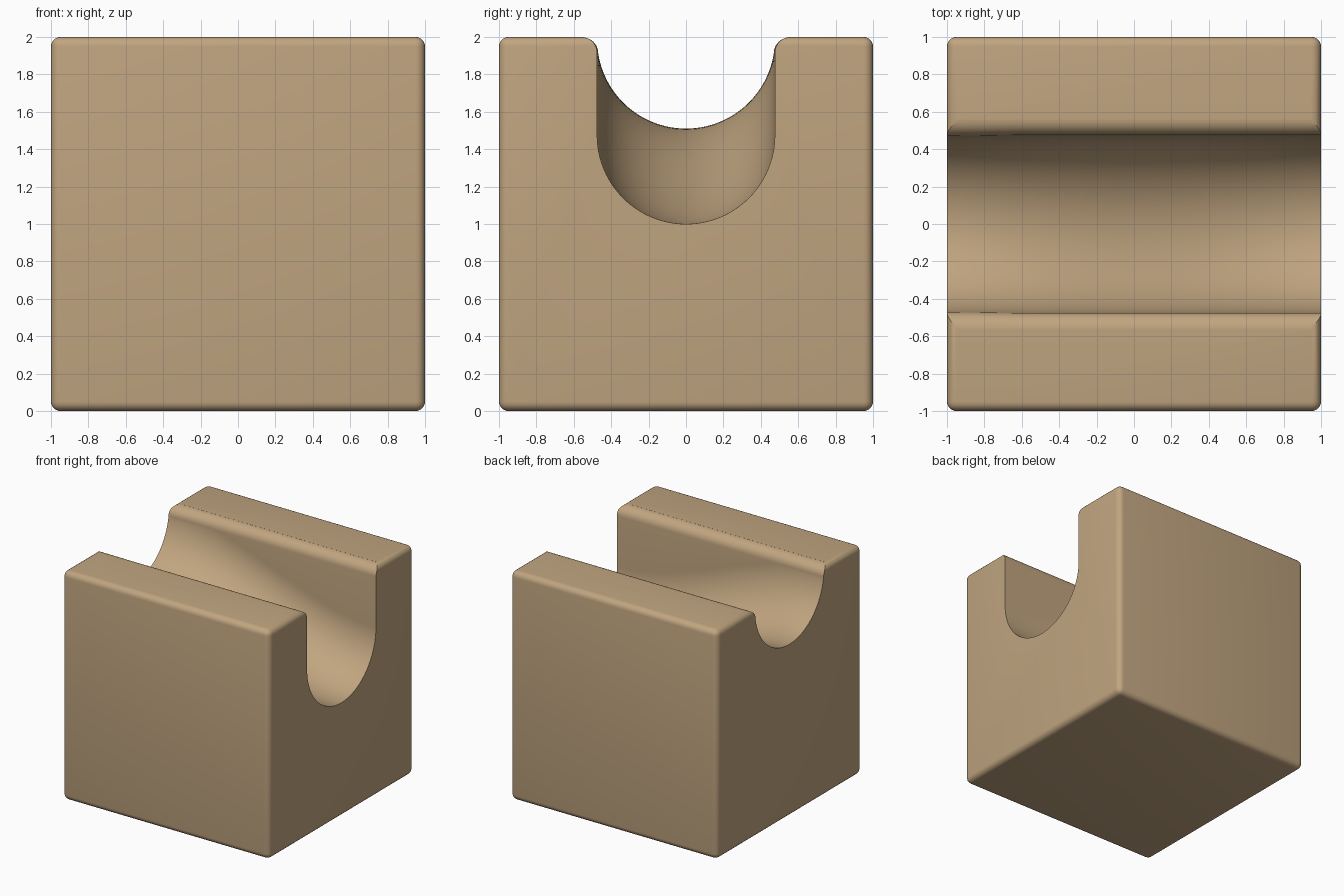
import bpy, bmesh, math

if "Cube" in bpy.data.objects:
    bpy.data.objects.remove(bpy.data.objects["Cube"])

R = 0.475          # channel radius
LIP_Z = 1.915      # where the wall turns into the rounded lip
LIP_Y = 0.56       # outer edge of the lip

wood = bpy.data.materials.new("light wood")
wood.diffuse_color = (0.53, 0.375, 0.215, 1)
wood.use_nodes = True
wood.node_tree.nodes["Principled BSDF"].inputs["Base Color"].default_value = wood.diffuse_color


def new_object(name, bm):
    bmesh.ops.recalc_face_normals(bm, faces=bm.faces)
    mesh = bpy.data.meshes.new(name)
    bm.to_mesh(mesh)
    bm.free()
    obj = bpy.data.objects.new(name, mesh)
    bpy.context.collection.objects.link(obj)
    return obj


def half_section(x):
    """Channel outline from its lowest point out to the lip, as (y, z)."""
    t = min(max((x + 1) / 2, 0), 1)
    centre = 1.985 - 0.51 * t * t * (3 - 2 * t)
    top = min(centre, LIP_Z)
    a_max = math.acos((centre - top) / R)
    pts = []
    for i in range(25):
        a = a_max * i / 24
        pts.append((R * math.sin(a), centre - R * math.cos(a)))
    y0 = pts[-1][0]
    for i in range(9):
        a = math.pi / 2 * i / 8
        pts.append((LIP_Y - (LIP_Y - y0) * math.cos(a),
                    LIP_Z + 0.0005 + (1.9995 - LIP_Z - 0.0005) * math.sin(a)))
    pts.append((LIP_Y, 2.2))
    return pts


# Block with softly rounded edges
bm = bmesh.new()
bmesh.ops.create_cube(bm, size=2)
bmesh.ops.translate(bm, verts=bm.verts, vec=(0, 0, 1))
bmesh.ops.bevel(bm, geom=bm.edges[:], offset=0.05, segments=5,
                profile=0.5, affect='EDGES')
block = new_object("channel_block", bm)
block.data.materials.append(wood)

# Channel cutter: a round-bottomed section easing down from left to right
bm = bmesh.new()
rings = []
for x in [-1.2] + [-1 + i / 16 for i in range(33)] + [1.2]:
    half = half_section(x)
    outline = [(-y, z) for y, z in reversed(half[1:])] + half
    rings.append([bm.verts.new((x, y, z)) for y, z in outline])
n = len(rings[0])
for a, b in zip(rings, rings[1:]):
    for i in range(n):
        j = (i + 1) % n
        bm.faces.new((a[i], a[j], b[j], b[i]))
bm.faces.new(rings[0])
bm.faces.new(rings[-1])
cutter = new_object("channel_cutter", bm)
cutter.data.materials.append(wood)
cutter.hide_render = True

# Carve the channel, then remove the helper
bpy.context.view_layer.objects.active = block
block.select_set(True)
cut = block.modifiers.new("channel", 'BOOLEAN')
cut.operation = 'DIFFERENCE'
cut.solver = 'EXACT'
cut.object = cutter
bpy.ops.object.modifier_apply(modifier=cut.name)
bpy.data.objects.remove(cutter)

# Smooth curves, crisp channel ends
bpy.ops.object.shade_smooth_by_angle(angle=math.radians(30))
